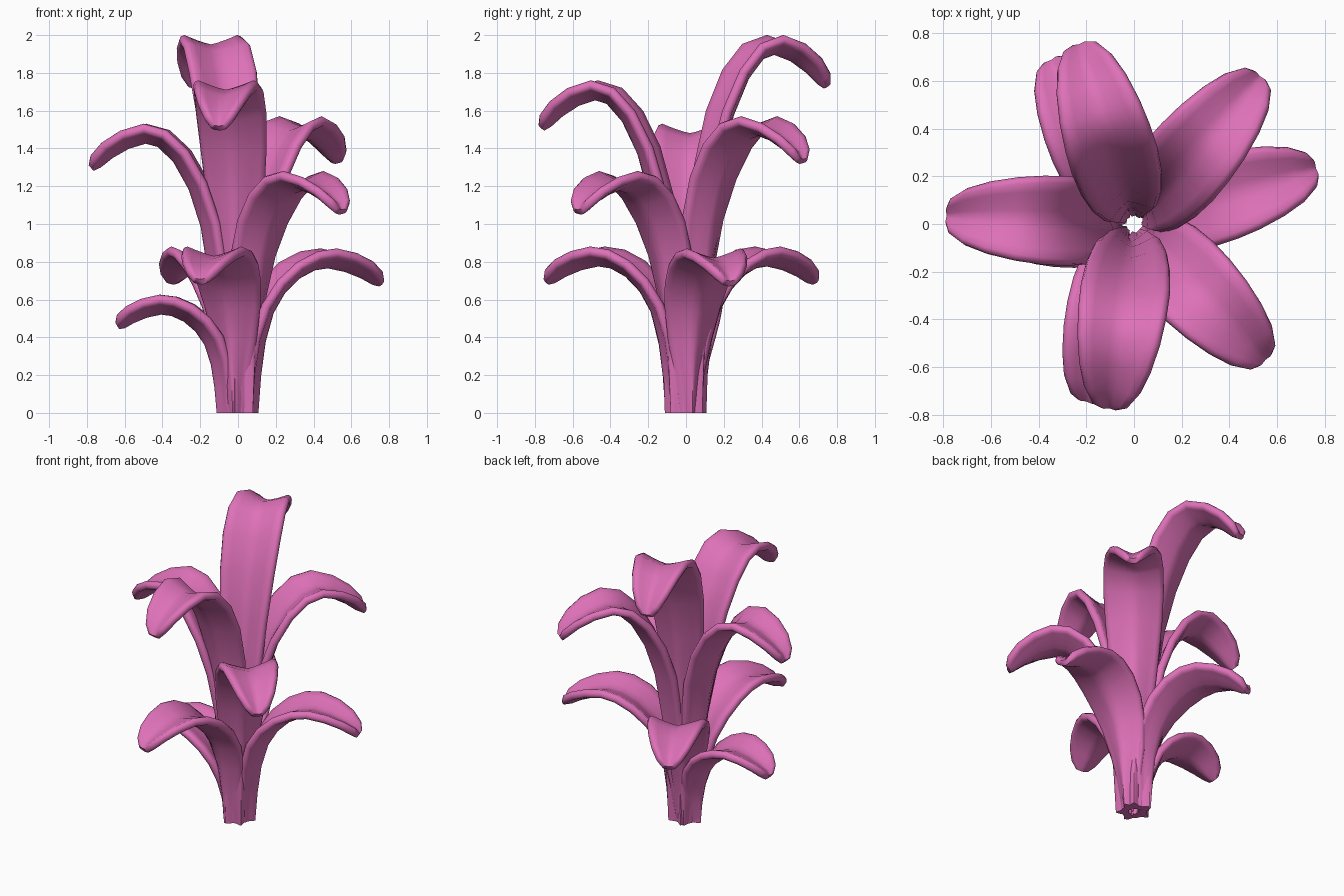
import bpy, bmesh, math
from mathutils import Vector

if "Cube" in bpy.data.objects:
    bpy.data.objects.remove(bpy.data.objects["Cube"])

pink = bpy.data.materials.new("pink_leaf")
pink.diffuse_color = (0.73, 0.165, 0.48, 1)
pink.use_nodes = True
pink.node_tree.nodes["Principled BSDF"].inputs["Base Color"].default_value = pink.diffuse_color

TH = 0.028  # half thickness of a leaf
# leaf template: (radius, height share up to the crest, or minus share of tip drop,
# half width, trough depth)
TEMPLATE = [(0.085, 0, 0.055, 0.04), (0.1, 0.25, 0.085, 0.05),
            (0.125, 0.48, 0.122, 0.058), (0.17, 0.68, 0.155, 0.058),
            (0.235, 0.82, 0.177, 0.055), (0.32, 0.925, 0.188, 0.052),
            (0.41, 0.985, 0.186, 0.05), (0.49, 1.0, 0.175, 0.05),
            (0.59, -0.2, 0.152, 0.048), (0.68, -0.55, 0.12, 0.042),
            (0.745, -0.9, 0.08, 0.026), (0.775, -1.08, 0.042, 0.006)]


def section(w, lift, th):
    """Closed outline (side, normal) of a trough with rounded rims."""
    core = w - th
    raw = [(core * (k / 4 - 1), th) for k in range(9)]
    raw += [(core + th * math.cos(a), th * math.sin(a))
            for a in (math.pi / 4, 0, -math.pi / 4)]
    raw += [(core * (1 - k / 4), -th) for k in range(9)]
    raw += [(-core - th * math.cos(a), th * math.sin(a))
            for a in (-math.pi / 4, 0, math.pi / 4)]
    return [(s, n + lift * min(1, abs(s / core)) ** 1.25) for s, n in raw]


def leaf(name, azimuth, height, reach=1.0):
    crest = height - 0.077
    drop = 0.04 + 0.07 * height
    path = []
    for r, f, w, lift in TEMPLATE:
        z = crest * f if f >= 0 else crest + drop * f
        path.append(Vector((0.085 + (r - 0.085) * reach, 0, z)))
    bm = bmesh.new()
    rings = []
    last = len(path) - 1
    for i, p in enumerate(path):
        t = (path[min(i + 1, last)] - path[max(i - 1, 0)]).normalized()
        if i == 0:
            t = Vector((0, 0, 1))
        normal = Vector((-t.z, 0, t.x))      # towards the upper, inner face
        th = TH * (0.6 if i == last else 1)
        rings.append([bm.verts.new(p + normal * n + Vector((0, s, 0)))
                      for s, n in section(TEMPLATE[i][2], TEMPLATE[i][3], th)])
    for a, b in zip(rings, rings[1:]):
        for k in range(len(a)):
            j = (k + 1) % len(a)
            bm.faces.new((a[k], a[j], b[j], b[k]))
    bm.faces.new(rings[0])
    bm.faces.new(rings[-1])
    bmesh.ops.recalc_face_normals(bm, faces=bm.faces)
    for f in bm.faces:
        f.smooth = True
    me = bpy.data.meshes.new(name)
    bm.to_mesh(me)
    bm.free()
    me.set_sharp_from_angle(angle=math.radians(60))
    me.materials.append(pink)
    ob = bpy.data.objects.new(name, me)
    ob.rotation_euler.z = math.radians(azimuth)
    bpy.context.collection.objects.link(ob)


# leaves from the tallest to the lowest: azimuth, top height, reach
LEAVES = [("tall_back_leaf", 107, 2.0, 1.0), ("tall_front_leaf", -97.5, 1.76, 0.99),
          ("upper_back_right_leaf", 49.5, 1.57, 1.04), ("upper_left_leaf", 177.5, 1.53, 1),
          ("middle_front_right_leaf", -46, 1.28, 1.01), ("low_back_leaf", 117, 0.88, 0.98),
          ("low_front_leaf", -105, 0.88, 0.98), ("low_right_leaf", 17, 0.87, 1.02),
          ("lowest_left_leaf", 179, 0.625, 0.8)]
for spec in LEAVES:
    leaf(*spec)
